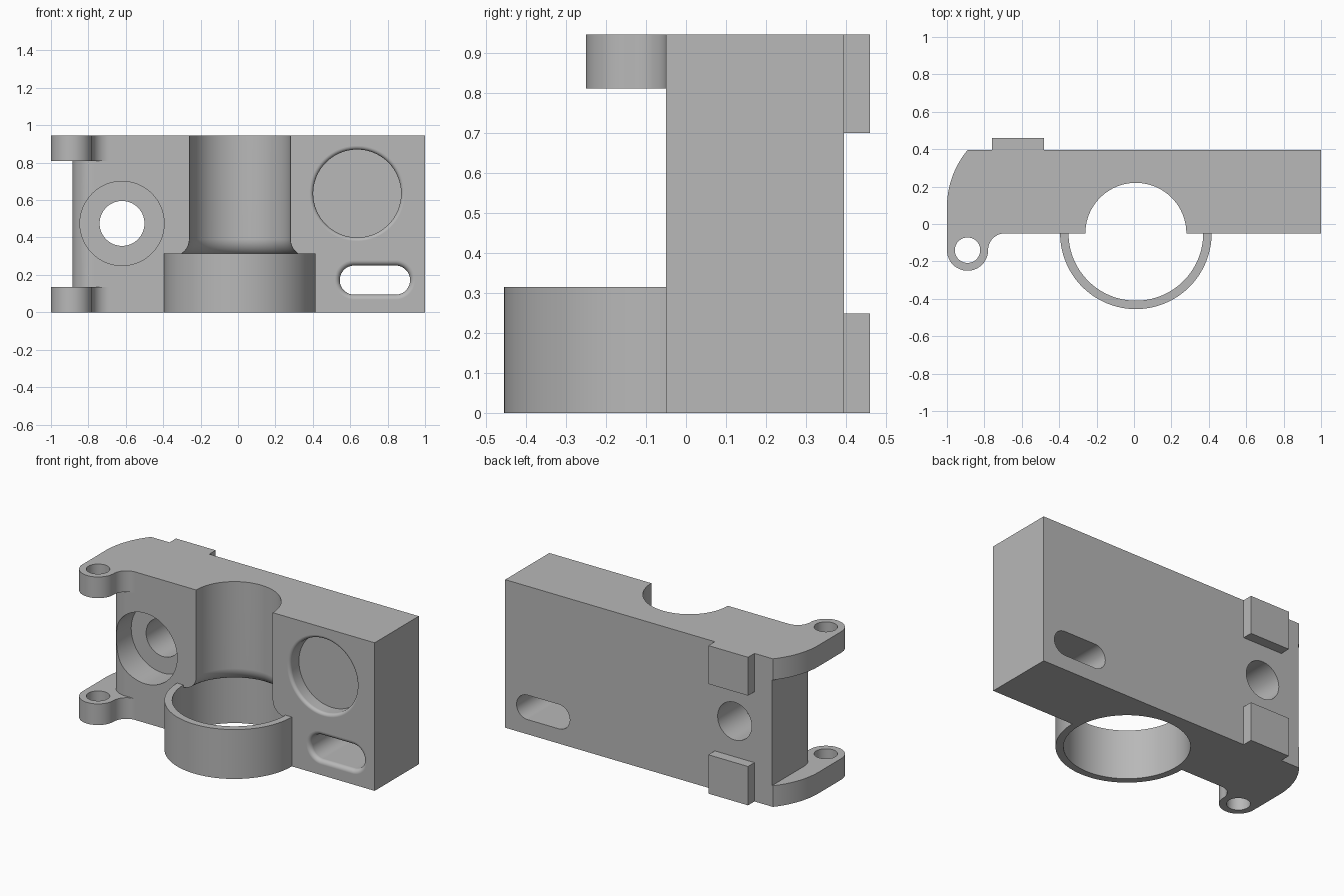
import bpy, bmesh, math
from mathutils import Matrix, Vector

if "Cube" in bpy.data.objects:
    bpy.data.objects.remove(bpy.data.objects["Cube"])

grey = bpy.data.materials.new("plain grey")
grey.diffuse_color = (0.48, 0.48, 0.48, 1)
grey.use_nodes = True
grey.node_tree.nodes["Principled BSDF"].inputs["Base Color"].default_value = grey.diffuse_color

FRONT, BACK, TOP = -0.05, 0.395, 0.945
EAR = 0.135                      # hinge ear thickness
HX, HY, HR = -0.89, -0.14, 0.11  # hinge pin centre and ear radius
BX = 0.01                        # bore centre


def finish(name, bm):
    bmesh.ops.recalc_face_normals(bm, faces=bm.faces)
    me = bpy.data.meshes.new(name)
    bm.to_mesh(me)
    bm.free()
    me.materials.append(grey)
    ob = bpy.data.objects.new(name, me)
    bpy.context.collection.objects.link(ob)
    return ob


def arc(cx, cy, r, a0, a1, n=24):
    angles = [math.radians(a0 + (a1 - a0) * i / n) for i in range(n + 1)]
    return [(cx + r * math.cos(a), cy + r * math.sin(a)) for a in angles]


def extrude(name, pts, z0, z1):
    bm = bmesh.new()
    lo = [bm.verts.new((x, y, z0)) for x, y in pts]
    hi = [bm.verts.new((x, y, z1)) for x, y in pts]
    bm.faces.new(lo)
    bm.faces.new(hi)
    for i in range(len(pts)):
        j = (i + 1) % len(pts)
        bm.faces.new((lo[i], lo[j], hi[j], hi[i]))
    return finish(name, bm)


def loft(name, sections, matrix, half=0.0, n=96):
    """Round (or slot shaped) solid through (radius, height) sections."""
    bm = bmesh.new()
    rings = []
    for r, h in sections:
        ring = []
        for i in range(n):
            a = 2 * math.pi * (i + 0.5) / n
            x = r * math.cos(a)
            x += math.copysign(half, x)
            ring.append(bm.verts.new(matrix @ Vector((x, r * math.sin(a), h))))
        rings.append(ring)
    for a, b in zip(rings, rings[1:]):
        for i in range(n):
            j = (i + 1) % n
            bm.faces.new((a[i], a[j], b[j], b[i]))
    bm.faces.new(rings[0])
    bm.faces.new(rings[-1])
    return finish(name, bm)


def lip(r, f, start, n=8):
    """Sections of a rounded rim that narrows to radius r."""
    out = []
    for i in range(n + 1):
        a = math.pi / 2 * i / n
        out.append((r + f - f * math.sin(a), start + f - f * math.cos(a)))
    return out


def into_front(x, z):
    return Matrix.Translation((x, FRONT, z)) @ Matrix.Rotation(-math.pi / 2, 4, 'X')


def cut(target, cutter):
    cutter.hide_render = True
    mod = target.modifiers.new("cut", 'BOOLEAN')
    mod.operation, mod.solver, mod.object = 'DIFFERENCE', 'EXACT', cutter
    bpy.context.view_layer.objects.active = target
    bpy.ops.object.modifier_apply(modifier=mod.name)
    bpy.data.objects.remove(cutter)


# Main body, with the hinge ear outline over the full height
f = 0.09
fillet_x = HX + HR + f
R = 0.478
outline = [(1, FRONT), (1, BACK)]
outline += arc(-1 + R, 0.09, R, 180 - math.degrees(math.asin(0.305 / R)), 180)
outline += arc(HX, HY, HR, 180, 360)
outline += arc(fillet_x, FRONT - f, f, 180, 90)[1:]
fillet_end = outline[-1]
body = extrude("main_body", outline, 0, TOP)

# Gap between the ears, leaving a rounded front corner
side, c = -0.885, 0.12
gap = [(-1.3, 0.7), (side, 0.7)]
gap += arc(side + c, FRONT + c, c, 180, 270, 16)
gap += [fillet_end, (fillet_end[0], -0.6), (-1.3, -0.6)]
cut(body, extrude("ear_gap", gap, EAR, TOP - EAR))

# Hinge pin hole
cut(body, loft("pin_hole", [(0.068, -0.1), (0.068, 1.1)],
               Matrix.Translation((HX, HY, 0)), n=48))

# Vertical stepped bore with a rounded shoulder
cut(body, loft("vertical_bore", [(0.36, -0.1)] + lip(0.27, 0.09, 0.30) + [(0.27, 1.1)],
               Matrix.Translation((BX, FRONT, 0))))

# Counterbored bolt hole
cut(body, loft("bolt_hole", [(0.225, -0.1), (0.225, 0.18), (0.12, 0.18), (0.12, 0.7)],
               into_front(-0.62, 0.475)))

# Blind round pocket with a rounded rim
cut(body, loft("round_pocket", [(0.255, -0.1)] + lip(0.235, 0.02, 0) + [(0.235, 0.09)],
               into_front(0.637, 0.635)))

# Through slot with a rounded rim
cut(body, loft("slot", [(0.105, -0.1)] + lip(0.078, 0.027, 0) + [(0.078, 0.7)],
               into_front(0.732, 0.172), half=0.11))

# Half-ring collar on the front
ring = arc(BX, FRONT, 0.405, 180, 360, 64) + arc(BX, FRONT, 0.36, 360, 180, 64)
collar = extrude("collar", ring, 0, 0.315)

# Two pads on the back
pad = [(-0.76, BACK), (-0.48, BACK), (-0.48, 0.46), (-0.76, 0.46)]
extrude("lower_pad", pad, 0, 0.248)
extrude("upper_pad", pad, 0.70, TOP)

# Smooth curved walls, crisp edges
for ob in (body, collar):
    bpy.ops.object.select_all(action='DESELECT')
    ob.select_set(True)
    bpy.context.view_layer.objects.active = ob
    bpy.ops.object.shade_smooth_by_angle(angle=math.radians(30))
    wn = ob.modifiers.new("even shading", 'WEIGHTED_NORMAL')
    wn.keep_sharp = True
